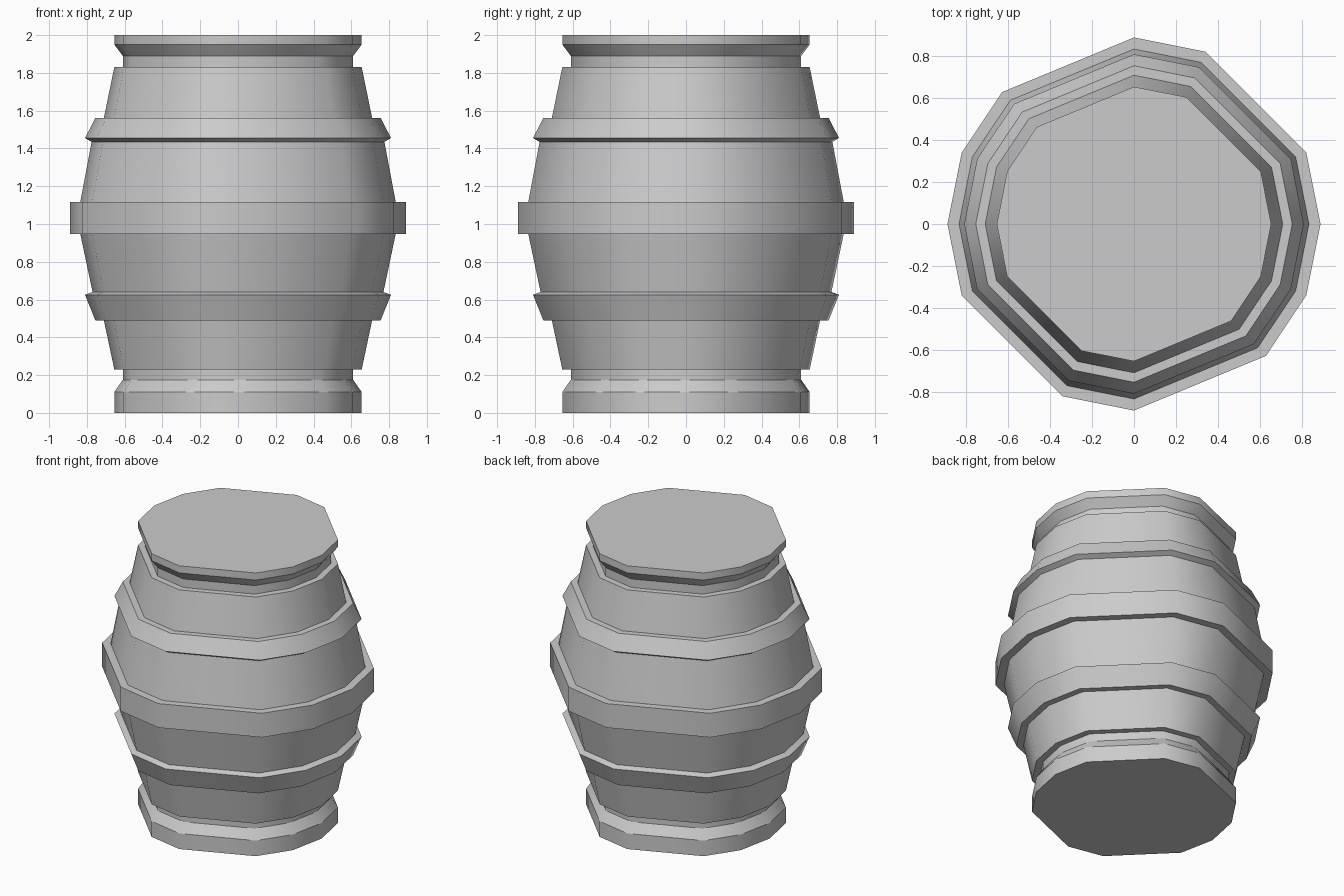
import bpy
import bmesh
from math import cos, sin, pi

if "Cube" in bpy.data.objects:
    bpy.data.objects.remove(bpy.data.objects["Cube"])

# Cross-section: a 16-gon with four corners cut away, leaving 12 uneven sides
ANGLES = [k * pi / 8 for k in range(16) if k not in (2, 5, 10, 13)]

# Outline from floor to lid as (radius, height)
BOTTOM_RIM = [(0.655, 0.0), (0.655, 0.11), (0.61, 0.175), (0.61, 0.23)]
LOWER_STAVES = [(0.655, 0.23), (0.71, 0.49)]
LOWER_HOOP = [(0.755, 0.49), (0.81, 0.625), (0.77, 0.64)]
MIDDLE_HOOP = [(0.835, 0.947), (0.89, 0.947), (0.89, 1.117), (0.835, 1.117)]
UPPER_HOOP = [(0.775, 1.435), (0.81, 1.455), (0.755, 1.562)]
UPPER_STAVES = [(0.71, 1.562), (0.655, 1.83)]
TOP_RIM = [(0.61, 1.83), (0.61, 1.89), (0.655, 1.95), (0.655, 2.0)]


def lathe(name, profile):
    """Sweep the profile around the uneven cross-section and cap both ends."""
    bm = bmesh.new()
    rings = [[bm.verts.new((r * cos(a), r * sin(a), z)) for a in ANGLES]
             for r, z in profile]
    n = len(ANGLES)
    for low, high in zip(rings, rings[1:]):
        for i in range(n):
            j = (i + 1) % n
            bm.faces.new((low[i], low[j], high[j], high[i])).smooth = True
    bm.faces.new(rings[0][::-1])
    bm.faces.new(rings[-1])
    # Smooth around the barrel, crisp along every horizontal ring
    for edge in bm.edges:
        a, b = edge.verts
        if abs(a.co.z - b.co.z) < 1e-6:
            edge.smooth = False
    for ring in rings:
        for i in range(n):
            bm.edges.get((ring[i], ring[(i + 1) % n])).smooth = False
    mesh = bpy.data.meshes.new(name)
    bm.to_mesh(mesh)
    bm.free()
    obj = bpy.data.objects.new(name, mesh)
    bpy.context.collection.objects.link(obj)
    return obj


# One watertight barrel with rims, staves and hoops
lathe("barrel", BOTTOM_RIM + LOWER_STAVES + LOWER_HOOP + MIDDLE_HOOP
      + UPPER_HOOP + UPPER_STAVES + TOP_RIM)
